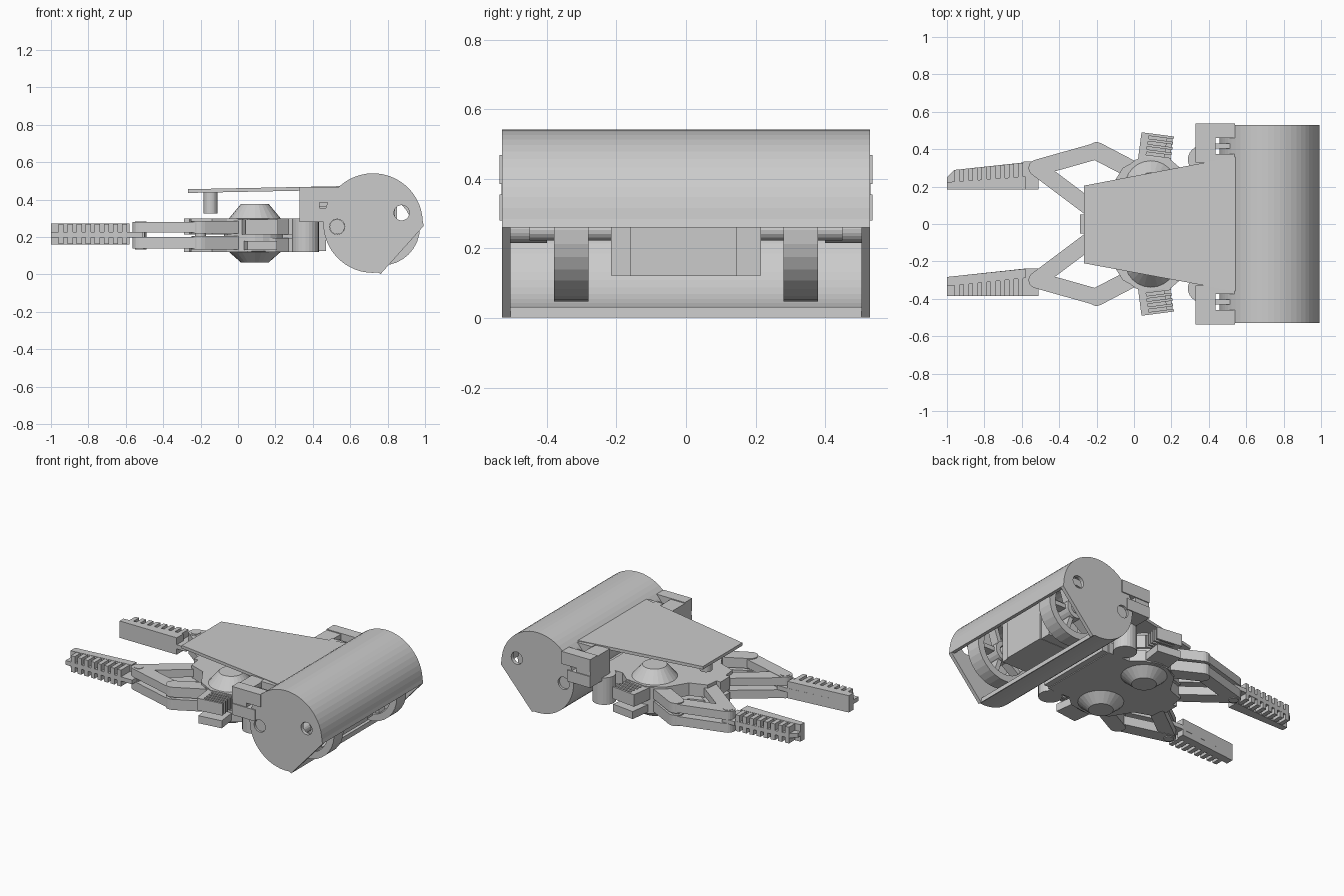
import bpy, bmesh, math
from math import sin, cos, radians, pi
from mathutils import Vector, Matrix

if "Cube" in bpy.data.objects:
    bpy.data.objects.remove(bpy.data.objects["Cube"])


def finish(name, bm, smooth=False):
    bmesh.ops.recalc_face_normals(bm, faces=bm.faces)
    me = bpy.data.meshes.new(name)
    bm.to_mesh(me)
    bm.free()
    ob = bpy.data.objects.new(name, me)
    bpy.context.collection.objects.link(ob)
    if smooth:
        bpy.ops.object.select_all(action='DESELECT')
        ob.select_set(True)
        bpy.context.view_layer.objects.active = ob
        bpy.ops.object.shade_smooth_by_angle(angle=radians(20))
    return ob


def prism(name, pts, lo, hi, axis='Z', smooth=False):
    """Extrude an outline: (x, y) along Z or (x, z) along Y."""
    bm = bmesh.new()
    at = (lambda p, h: (p[0], p[1], h)) if axis == 'Z' else (lambda p, h: (p[0], h, p[1]))
    a = [bm.verts.new(at(p, lo)) for p in pts]
    b = [bm.verts.new(at(p, hi)) for p in pts]
    bm.faces.new(a)
    bm.faces.new(b)
    for i in range(len(pts)):
        j = (i + 1) % len(pts)
        bm.faces.new((a[i], a[j], b[j], b[i]))
    return finish(name, bm, smooth)


def box(name, x0, x1, y0, y1, z0, z1):
    y0, y1 = sorted((y0, y1))
    return prism(name, [(x0, y0), (x1, y0), (x1, y1), (x0, y1)], z0, z1)


def arc(cx, cy, r, a0, a1, n):
    return [(cx + r * cos(radians(a0 + (a1 - a0) * i / n)),
             cy + r * sin(radians(a0 + (a1 - a0) * i / n))) for i in range(n + 1)]


def disc(name, cx, cy, r, lo, hi, axis='Z', n=24):
    return prism(name, arc(cx, cy, r, 0, 360, n)[:-1], lo, hi, axis)


def link(name, p, q, r, z0, z1):
    a = math.degrees(math.atan2(q[1] - p[1], q[0] - p[0]))
    return prism(name, arc(*p, r, a + 90, a + 270, 10) + arc(*q, r, a - 90, a + 90, 10), z0, z1)


def lathe(name, prof, centre, axis='Z', n=24, ring=False):
    """Spin an (r, h) profile; ring closes it into a tube."""
    bm = bmesh.new()
    rows = []
    for i in range(n):
        t = 2 * pi * i / n
        rows.append([bm.verts.new(Vector(centre) + Vector(
            (r * cos(t), r * sin(t), h) if axis == 'Z' else (r * cos(t), h, r * sin(t))))
            for r, h in prof])
    m = len(prof)
    for i in range(n):
        a, b = rows[i], rows[(i + 1) % n]
        for k in range(m if ring else m - 1):
            l = (k + 1) % m
            bm.faces.new((a[k], a[l], b[l], b[k]))
    if not ring:
        bm.faces.new([r[0] for r in rows])
        bm.faces.new([r[-1] for r in rows])
    return finish(name, bm)


def cut(ob, cutter):
    m = ob.modifiers.new('hole', 'BOOLEAN')
    m.operation, m.object, m.solver = 'DIFFERENCE', cutter, 'EXACT'
    bpy.context.view_layer.objects.active = ob
    bpy.ops.object.modifier_apply(modifier=m.name)
    bpy.data.objects.remove(cutter)


# drum housing: open shell with a chord-cut mouth at the lower rear
CX, CZ, R = 0.722, 0.275, 0.266
outer = [(0.993, 0.26)] + arc(CX, CZ, R, 2, 276, 40) + [(0.762, 0.002)]
inner = arc(CX, CZ, R - 0.02, -3, 279, 40)
prism('drum_shell', outer + inner[::-1], -0.525, 0.528, 'Y')
for s in (1, -1):
    plate = prism('drum_end_plate', outer, *sorted((s * 0.505, s * 0.529)), axis='Y')
    for hx, hz in ((0.53, 0.255), (0.875, 0.33)):
        cut(plate, disc('hole_cutter', hx, hz, 0.041, s * 0.52 - 0.1, s * 0.52 + 0.1, 'Y'))
    disc('drum_pin', 0.53, 0.255, 0.04, *sorted((s * 0.40, s * 0.515)), axis='Y')

# wheels, spokes, axle and drive box inside the drum
WX, WZ = 0.768, 0.253
for s in (1, -1):
    wy = s * 0.33
    lathe('wheel_rim', [(0.205, -0.05), (0.205, 0.05), (0.16, 0.05), (0.16, -0.05)],
          (WX, wy, WZ), 'Y', 32, True)
    lathe('wheel_hub', [(0.065, -0.05), (0.065, 0.05), (0.035, 0.05), (0.035, -0.05)],
          (WX, wy, WZ), 'Y', 20, True)
    for k in range(5):
        sp = box('wheel_spoke', 0.055, 0.17, -0.03, 0.03, -0.014, 0.014)
        sp.matrix_world = Matrix.Translation((WX, wy, WZ)) @ Matrix.Rotation(2 * pi * k / 5, 4, 'Y')
disc('axle', WX, WZ, 0.03, -0.45, 0.45, 'Y', 16)
box('drive_box', 0.60, 0.85, -0.16, 0.145, 0.12, 0.40)
for s in (1, -1):
    box('drive_box_end', 0.62, 0.84, s * 0.14, s * 0.215, 0.122, 0.38)

# sloping top cover and its post
cover = prism('top_cover', [(-0.267, 0.205), (-0.267, -0.21), (0.545, -0.36), (0.545, 0.36)], 0.436, 0.456)
for v in cover.data.vertices:
    v.co.z += 0.02 * (v.co.x + 0.267)
disc('cover_post', -0.147, 0, 0.038, 0.325, 0.442)

# brackets joining cover, palm and drum
for s in (1, -1):
    box('bracket_front', 0.33, 0.435, s * 0.33, s * 0.53, 0.28, 0.462)
    box('bracket_inner_wall', 0.43, 0.54, s * 0.31, s * 0.375, 0.28, 0.467)
    box('bracket_outer_low', 0.33, 0.50, s * 0.46, s * 0.536, 0.28, 0.355)
    box('bracket_outer_high', 0.33, 0.54, s * 0.46, s * 0.536, 0.385, 0.468)
    box('bracket_clip', 0.43, 0.54, s * 0.405, s * 0.43, 0.36, 0.44)
    disc('bracket_pillar', 0.36, s * 0.345, 0.072, 0.12, 0.30)

# palm made of two plates with a thin gap
half = [(-0.29, 0.05), (-0.26, 0.05), (-0.25, 0.13), (-0.14, 0.17), (-0.06, 0.30),
        (0.05, 0.36), (0.20, 0.34), (0.27, 0.28), (0.43, 0.28)]
outline = half + [(x, -y) for x, y in half[::-1]]
prism('palm_lower', outline, 0.12, 0.195)
prism('palm_upper', outline, 0.215, 0.30)
box('palm_spacer', 0.20, 0.47, -0.27, 0.27, 0.125, 0.29)

for s in (1, -1):
    # rounded motor housing with tapered caps
    lathe('motor_dome', [(0.075, 0.065), (0.14, 0.122), (0.165, 0.125), (0.165, 0.295),
                         (0.14, 0.298), (0.075, 0.376)], (0.09, s * 0.2, 0))
    # finned side block
    rot = Matrix.Translation((0.11, s * 0.33, 0)) @ Matrix.Rotation(s * -0.13, 4, 'Z')
    parts = [box('fin_spine', -0.09, -0.05, 0, s * 0.15, 0.215, 0.295),
             box('fin_core', -0.06, 0.05, 0, s * 0.14, 0.22, 0.27),
             box('fin_base', -0.08, 0.08, 0, s * 0.15, 0.13, 0.18)]
    for k in range(5):
        y = 0.02 + k * 0.029
        parts.append(box('fin', -0.08, 0.085, s * y, s * (y + 0.014), 0.215, 0.295))
    for p in parts:
        p.matrix_world = rot
    # linkage: crank, outer link and inner link in upper and lower layers
    base, elbow, root, wrist = (0.02, s * 0.275), (-0.2, s * 0.39), (-0.2, s * 0.06), (-0.52, s * 0.3)
    for z0, z1 in ((0.14, 0.2), (0.225, 0.28)):
        link('crank', base, elbow, 0.048, z0 - 0.005, z1 + 0.006)
        link('outer_link', elbow, wrist, 0.044, z0, z1)
        link('inner_link', root, wrist, 0.044, z0 + 0.002, z1 - 0.002)
    for p in (elbow, wrist, root):
        disc('pivot_pin', *p, 0.03, 0.135, 0.283, n=16)

# jaws: plain inner wall, thin web and a comb of teeth on the outer side
for s, dy in ((1, 0.0), (-1, -0.568)):
    lowy = 0.184 + dy
    top = lambda x: 0.288 + 0.105 * (x + 0.97) + dy
    prism('jaw_web', [(-1, lowy), (-0.51, lowy), (-0.51, 0.33 + dy), (-0.58, 0.33 + dy),
                      (-0.96, top(-0.96)), (-1, 0.25 + dy)], 0.198, 0.226)
    if s > 0:
        wall = [(-1, lowy), (-0.58, lowy), (-0.58, lowy + 0.07), (-1, lowy + 0.04)]
    else:
        wall = [(-1, top(-1) - 0.05), (-0.58, top(-0.58) - 0.05), (-0.58, top(-0.58)), (-1, top(-1))]
    prism('jaw_wall', wall, 0.16, 0.272)
    for k in range(8):
        x0 = -0.96 + k * 0.0485
        x1 = x0 + 0.028
        ya, yb = lowy + (0.03 if s > 0 else 0), (0 if s > 0 else -0.03)
        prism('jaw_tooth', [(x0, ya), (x1, ya), (x1, top(x1) + yb), (x0, top(x0) + yb)], 0.162, 0.27)
    box('jaw_arm', -0.59, -0.50, s * 0.24, s * 0.335, 0.198, 0.226)
